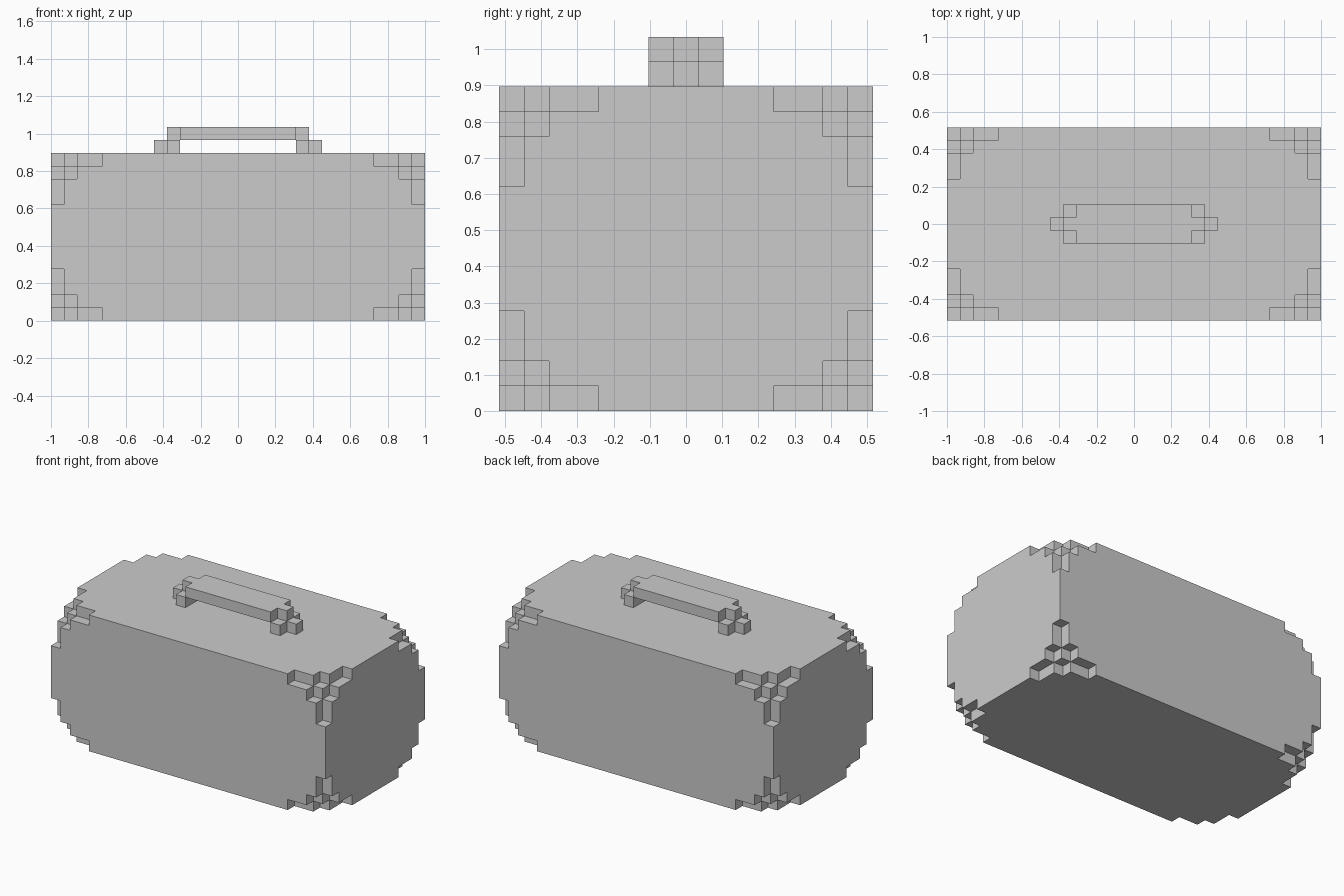
import bpy, bmesh, math
from mathutils import Vector

if "Cube" in bpy.data.objects:
    bpy.data.objects.remove(bpy.data.objects["Cube"])

U = 2 / 29                  # one block
NX, NY, NZ = 29, 15, 13     # body size in blocks


def block_object(name, cells, origin):
    """Skin a set of integer block cells, then merge coplanar faces."""
    bm = bmesh.new()
    verts = {}

    def vert(p):
        if p not in verts:
            verts[p] = bm.verts.new(origin + Vector(p) * U)
        return verts[p]

    for c in cells:
        for a in range(3):
            for side in (0, 1):
                n = list(c)
                n[a] += 2 * side - 1
                if tuple(n) in cells:
                    continue
                b, d = (a + 1) % 3, (a + 2) % 3
                ring = []
                for s, t in ((0, 0), (1, 0), (1, 1), (0, 1)):
                    p = list(c)
                    p[a] += side
                    p[b] += s
                    p[d] += t
                    ring.append(vert(tuple(p)))
                bm.faces.new(ring if side else ring[::-1])
    bmesh.ops.dissolve_limit(bm, angle_limit=math.radians(1),
                             verts=bm.verts[:], edges=bm.edges[:])
    mesh = bpy.data.meshes.new(name)
    bm.to_mesh(mesh)
    bm.free()
    obj = bpy.data.objects.new(name, mesh)
    bpy.context.collection.objects.link(obj)
    return obj


# Case body: box with stepped notches in all eight corners
notch = {(0, 0, 0), (0, 0, 1), (0, 0, 2), (0, 0, 3), (0, 1, 1)}
body = set()
for i in range(NX):
    for j in range(NY):
        for k in range(NZ):
            depth = sorted((min(i, NX - 1 - i), min(j, NY - 1 - j), min(k, NZ - 1 - k)))
            if tuple(depth) not in notch:
                body.add((i, j, k))
block_object("case_body", body, Vector((-NX / 2, -NY / 2, 0)) * U)

# Carry handle: raised bar with two stepped feet
handle = {(x, y, 1) for x in range(-4, 5) for y in (-1, 0, 1)}
for s in (-1, 1):
    handle.add((5 * s, 0, 1))
    handle.add((6 * s, 0, 0))
    handle.update((5 * s, y, 0) for y in (-1, 0, 1))
block_object("carry_handle", handle, Vector((-0.5, -0.5, NZ)) * U)
